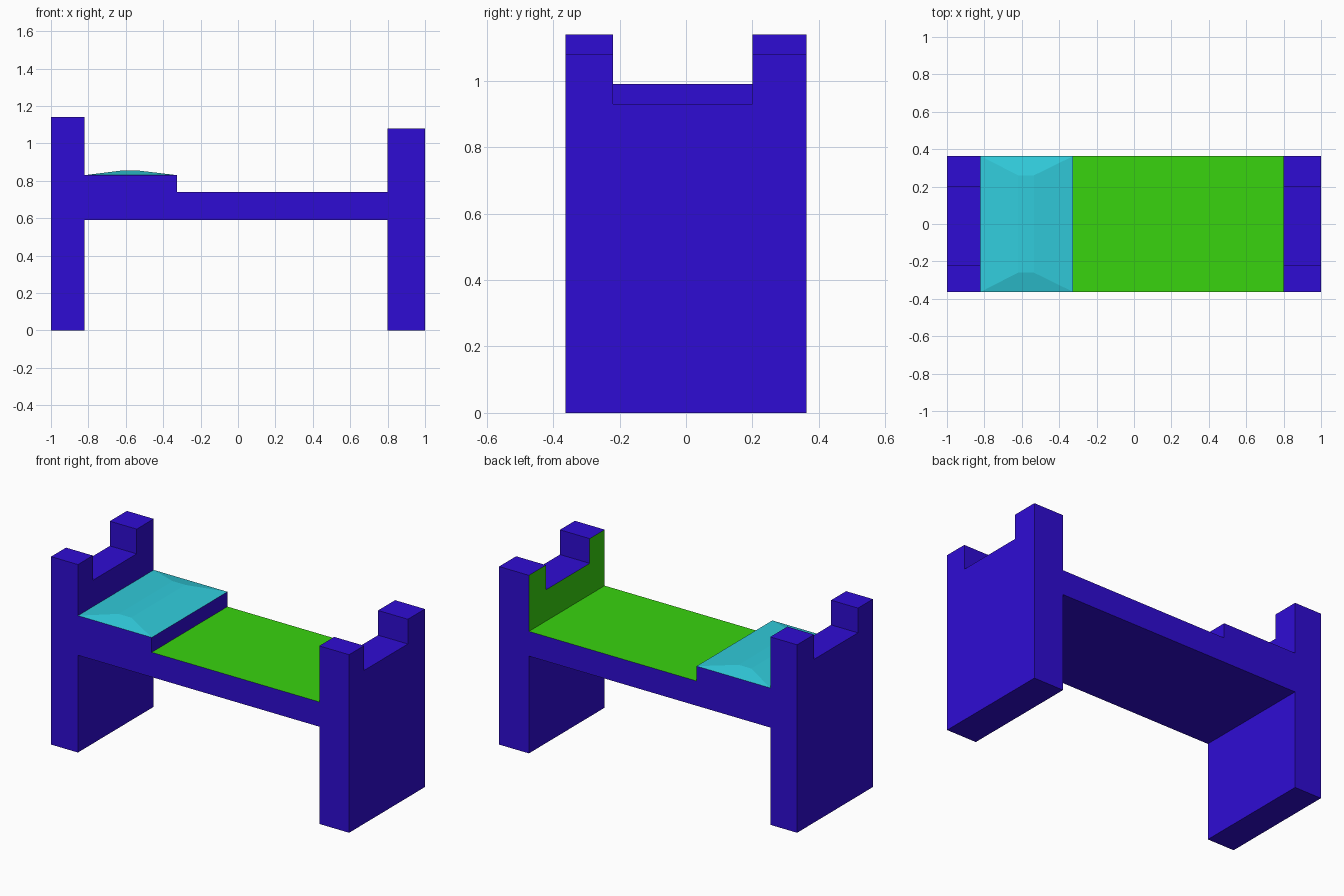
import bpy, bmesh
from mathutils import Vector

cube = bpy.data.objects.get("Cube")
if cube:
    bpy.data.objects.remove(cube, do_unlink=True)


def material(name, srgb):
    linear = [((c / 255 + 0.055) / 1.055) ** 2.4 for c in srgb] + [1]
    mat = bpy.data.materials.new(name)
    mat.use_nodes = True
    mat.diffuse_color = linear
    mat.node_tree.nodes["Principled BSDF"].inputs["Base Color"].default_value = linear
    return mat


blue = material("blue frame", (47, 12, 212))
green = material("green blanket", (56, 211, 15))
cyan = material("cyan pillow", (49, 204, 220))

HALF = 0.363                      # half the bed width
HEAD, FOOT = -0.82, 0.80          # inner faces of the two boards
UNDER, BED, PILLOW = 0.59, 0.74, 0.83
PILLOW_EDGE = -0.325


def finish(name, bm, mats):
    bmesh.ops.recalc_face_normals(bm, faces=bm.faces)
    mesh = bpy.data.meshes.new(name)
    bm.to_mesh(mesh)
    bm.free()
    for mat in mats:
        mesh.materials.append(mat)
    obj = bpy.data.objects.new(name, mesh)
    bpy.context.collection.objects.link(obj)
    return obj


def prism(points, offset):
    """Extrude a flat outline along the offset into a closed solid."""
    bm = bmesh.new()
    face = bm.faces.new([bm.verts.new(p) for p in points])
    new = bmesh.ops.extrude_face_region(bm, geom=[face], use_keep_orig=True)["geom"]
    moved = [v for v in new if isinstance(v, bmesh.types.BMVert)]
    bmesh.ops.translate(bm, verts=moved, vec=Vector(offset))
    bmesh.ops.recalc_face_normals(bm, faces=bm.faces)
    return bm


def end_board(name, x0, x1, top, notch):
    """Solid end board with a rectangular notch in its top edge."""
    outline = [(-HALF, 0), (HALF, 0), (HALF, top), (0.20, top),
               (0.20, notch), (-0.22, notch), (-0.22, top), (-HALF, top)]
    bm = prism([(x0, y, z) for y, z in outline], (x1 - x0, 0, 0))
    # Cut at blanket height so the inner face can change colour there
    bmesh.ops.bisect_plane(bm, geom=bm.verts[:] + bm.edges[:] + bm.faces[:],
                           plane_co=(0, 0, BED), plane_no=(0, 0, 1))
    for f in bm.faces:
        inner = abs(f.calc_center_median().x - FOOT) < 0.001
        f.material_index = int(inner and f.calc_center_median().z > BED)
    return finish(name, bm, [blue, green])


end_board("headboard", -1, HEAD, 1.14, 0.99)
end_board("footboard", FOOT, 1, 1.08, 0.93)

# Bed base with the raised step under the pillow
side = [(HEAD, UNDER), (FOOT, UNDER), (FOOT, BED),
        (PILLOW_EDGE, BED), (PILLOW_EDGE, PILLOW), (HEAD, PILLOW)]
bm = prism([(x, -HALF, z) for x, z in side], (0, 2 * HALF, 0))
for f in bm.faces:
    f.normal_update()
    on_bed = abs(f.calc_center_median().z - BED) < 0.001
    f.material_index = int(on_bed and f.normal.z > 0.9)
finish("bed_base", bm, [blue, green])

# Pillow: shallow hipped cushion with a narrow flat crown
bm = bmesh.new()
rings = []
for x0, x1, y, z in [(HEAD, PILLOW_EDGE, HALF, PILLOW), (-0.62, -0.535, 0.26, 0.855)]:
    rings.append([bm.verts.new(p) for p in
                  [(x0, -y, z), (x1, -y, z), (x1, y, z), (x0, y, z)]])
low, high = rings
bm.faces.new(high)
for i in range(4):
    j = (i + 1) % 4
    bm.faces.new([low[i], low[j], high[j], high[i]])
finish("pillow", bm, [cyan])
